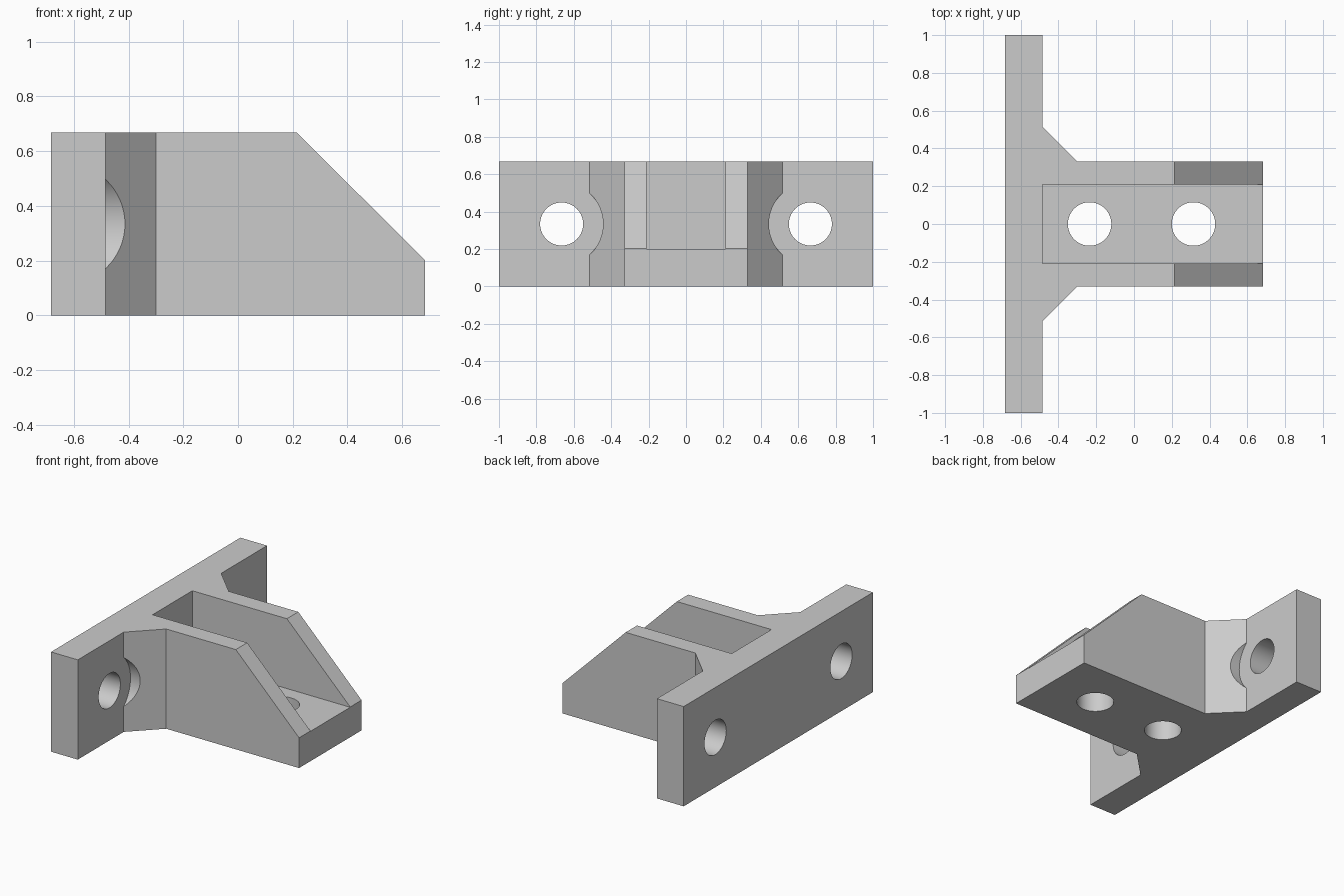
import bpy, bmesh, math
from mathutils import Vector

if "Cube" in bpy.data.objects:
    bpy.data.objects.remove(bpy.data.objects["Cube"], do_unlink=True)

HEIGHT = 0.667
LEFT, FACE, END = -0.683, -0.485, 0.683   # plate back, plate face, arm tip
HOLE, BORE = 0.115, 0.222                 # radii

grey = bpy.data.materials.new("plain grey")
grey.use_nodes = True
grey.diffuse_color = (0.6, 0.6, 0.6, 1)
grey.node_tree.nodes["Principled BSDF"].inputs["Base Color"].default_value = (0.6, 0.6, 0.6, 1)


def prism(name, outline, direction):
    """Extrude a closed 3D outline along a direction."""
    bm = bmesh.new()
    face = bm.faces.new([bm.verts.new(p) for p in outline])
    grown = bmesh.ops.extrude_face_region(bm, geom=[face], use_keep_orig=True)
    moved = [v for v in grown["geom"] if isinstance(v, bmesh.types.BMVert)]
    bmesh.ops.translate(bm, verts=moved, vec=direction)
    bmesh.ops.recalc_face_normals(bm, faces=bm.faces)
    mesh = bpy.data.meshes.new(name)
    bm.to_mesh(mesh)
    bm.free()
    mesh.materials.append(grey)
    obj = bpy.data.objects.new(name, mesh)
    bpy.context.collection.objects.link(obj)
    return obj


def cylinder(name, start, direction, radius, sides=64):
    """Round cutter running from start along direction."""
    d = Vector(direction)
    u = d.orthogonal().normalized()
    v = d.normalized().cross(u)
    turns = [2 * math.pi * i / sides for i in range(sides)]
    ring = [Vector(start) + radius * (math.cos(a) * u + math.sin(a) * v) for a in turns]
    return prism(name, ring, d)


def cut(target, cutter):
    """Subtract the cutter and remove it."""
    cutter.hide_render = True
    mod = target.modifiers.new("cut", "BOOLEAN")
    mod.operation = "DIFFERENCE"
    mod.solver = "EXACT"
    mod.object = cutter
    bpy.context.view_layer.objects.active = target
    bpy.ops.object.modifier_apply(modifier=mod.name)
    bpy.data.objects.remove(cutter, do_unlink=True)


# Bracket body: mirrored plan of flange, fillet gussets and arm
half = [(LEFT, 1), (FACE, 1), (FACE, 0.515), (-0.30, 0.33), (END, 0.33)]
plan = half + [(x, -y) for x, y in reversed(half)]
bracket = prism("mounting_bracket", [(x, y, 0) for x, y in plan], (0, 0, HEIGHT))

# Sloped end of the side walls
slope = [(0.215, HEIGHT), (END, 0.202), (END + 0.1, 0.102), (END + 0.1, 1), (0.215, 1)]
cut(bracket, prism("slope_cutter", [(x, -0.5, z) for x, z in slope], (0, 1, 0)))

# Open channel between the side walls
channel = [(FACE, -0.21), (1, -0.21), (1, 0.21), (FACE, 0.21)]
cut(bracket, prism("channel_cutter", [(x, y, 0.2) for x, y in channel], (0, 0, 1)))

# Flange holes with clearance bores into the gussets
for y in (-0.665, 0.665):
    cut(bracket, cylinder("bore_cutter", (FACE, y, HEIGHT / 2), (0.4, 0, 0), BORE))
    cut(bracket, cylinder("flange_hole_cutter", (-0.8, y, HEIGHT / 2), (0.5, 0, 0), HOLE))

# Floor holes
for x in (-0.235, 0.315):
    cut(bracket, cylinder("floor_hole_cutter", (x, 0, -0.1), (0, 0, 0.5), HOLE))

# Smooth the hole walls, keep the edges sharp
bpy.ops.object.select_all(action="DESELECT")
bracket.select_set(True)
bpy.context.view_layer.objects.active = bracket
bpy.ops.object.shade_smooth_by_angle(angle=math.radians(30))
